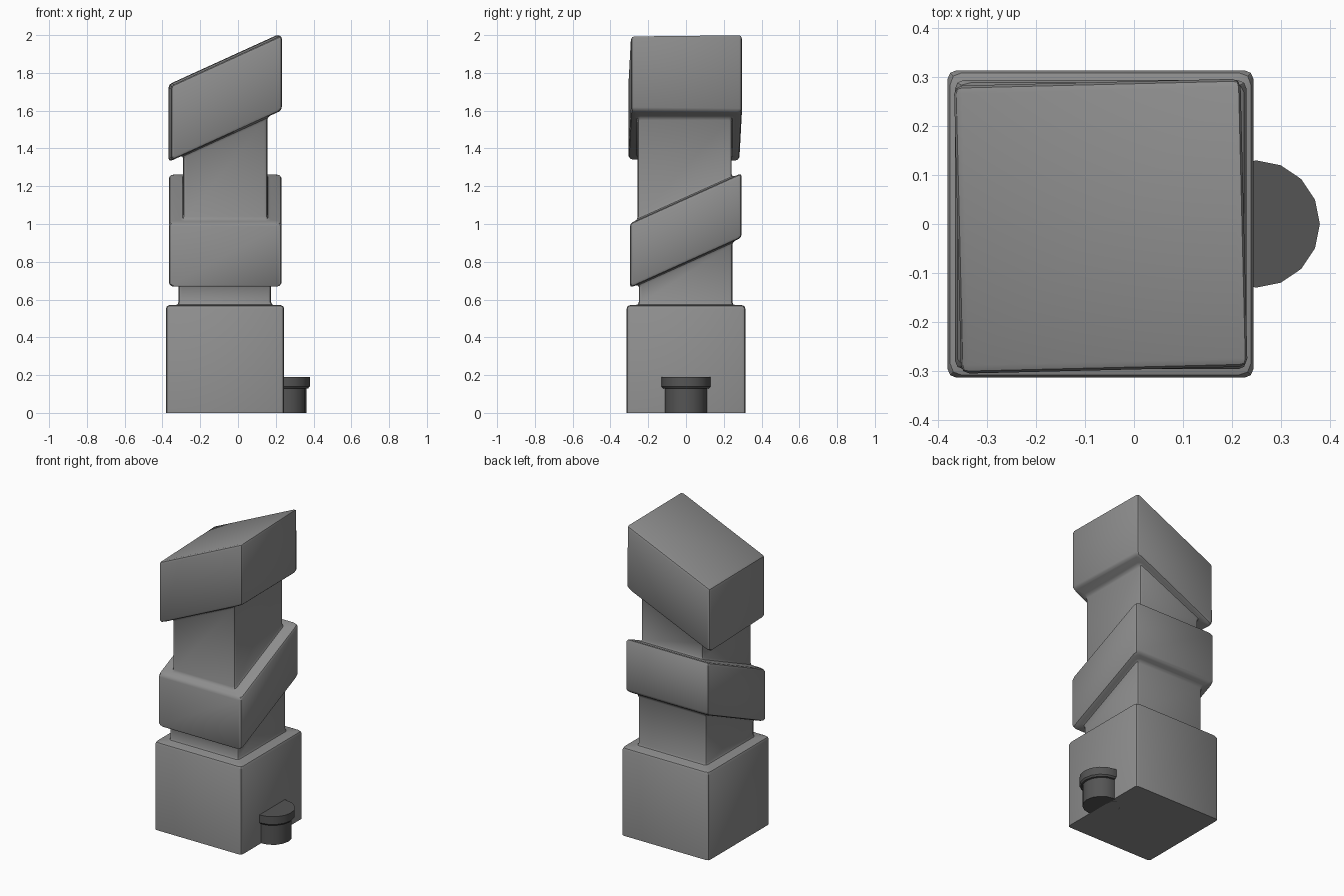
import bpy, bmesh, math
from mathutils import Matrix, Vector

if "Cube" in bpy.data.objects:
    bpy.data.objects.remove(bpy.data.objects["Cube"])


def ring(bm, box, plane, turn=0.0):
    """Rectangular ring lying on the tilted plane z = z0 + sx*x + sy*y."""
    x0, x1, y0, y1 = box
    z0, sx, sy = plane
    c = Vector(((x0 + x1) / 2, (y0 + y1) / 2, 0))
    rot = Matrix.Rotation(math.radians(turn), 3, 'Z')
    verts = []
    for x, y in ((x0, y0), (x1, y0), (x1, y1), (x0, y1)):
        p = c + rot @ (Vector((x, y, 0)) - c)
        verts.append(bm.verts.new((p.x, p.y, z0 + sx * p.x + sy * p.y)))
    return verts


def finish(bm, name, grey):
    bmesh.ops.recalc_face_normals(bm, faces=bm.faces[:])
    mesh = bpy.data.meshes.new(name)
    bm.to_mesh(mesh)
    bm.free()
    mat = bpy.data.materials.new(name + "_grey")
    mat.diffuse_color = (grey, grey, grey, 1)
    mat.use_nodes = True
    mat.node_tree.nodes["Principled BSDF"].inputs["Base Color"].default_value = mat.diffuse_color
    mesh.materials.append(mat)
    ob = bpy.data.objects.new(name, mesh)
    bpy.context.collection.objects.link(ob)
    bpy.ops.object.select_all(action='DESELECT')
    ob.select_set(True)
    bpy.context.view_layer.objects.active = ob
    bpy.ops.object.shade_smooth_by_angle(angle=math.radians(32))
    return ob


# Tower: base, neck, tilted block, neck, tilted cap lofted as one body
base = (-0.381, 0.244, -0.314, 0.314)
neck_low = (-0.315, 0.175, -0.25, 0.245)
block = (-0.366, 0.23, -0.297, 0.294)
neck_high = (-0.29, 0.155, -0.256, 0.242)
cap = (-0.361, 0.225, -0.299, 0.29)
floor, base_top = (0, 0, 0), (0.57, 0, 0)
block_low, block_top = (0.795, 0, 0.45), (1.137, 0, 0.45)
cap_low, cap_top = (1.496, 0.455, 0), (1.9, 0.455, 0.022)

bm = bmesh.new()
rings = [ring(bm, *r) for r in (
    (base, floor), (base, base_top),
    (neck_low, base_top), (neck_low, block_low),
    (block, block_low), (block, block_top),
    (neck_high, block_top), (neck_high, cap_low),
    (cap, cap_low, 1.4), (cap, cap_top, 1.4))]
for a, b in zip(rings, rings[1:]):
    for i in range(4):
        j = (i + 1) % 4
        bm.faces.new((a[i], a[j], b[j], b[i]))
bm.faces.new(rings[0][::-1])
bm.faces.new(rings[-1])
bmesh.ops.recalc_face_normals(bm, faces=bm.faces[:])
edges = [e for e in bm.edges if max(v.co.z for v in e.verts) > 0.001]
bmesh.ops.bevel(bm, geom=edges, offset=0.017, offset_type='OFFSET', segments=2,
                profile=0.5, affect='EDGES', clamp_overlap=True)
finish(bm, "tower", 0.27)


# Side knob: stem and wider cap, half sunk into the base
def disc_stack(name, profile, grey, sides=16, cx=0.25):
    bm = bmesh.new()
    loops = [[bm.verts.new((cx + r * math.cos(k * math.tau / sides),
                            r * math.sin(k * math.tau / sides), z))
              for k in range(sides)] for r, z in profile]
    for a, b in zip(loops, loops[1:]):
        for i in range(sides):
            j = (i + 1) % sides
            bm.faces.new((a[i], a[j], b[j], b[i]))
    bm.faces.new(loops[0][::-1])
    bm.faces.new(loops[-1])
    return finish(bm, name, grey)


disc_stack("side_knob", [(0.112, 0), (0.112, 0.128), (0.122, 0.13),
                         (0.13, 0.14), (0.13, 0.19)], 0.09)
